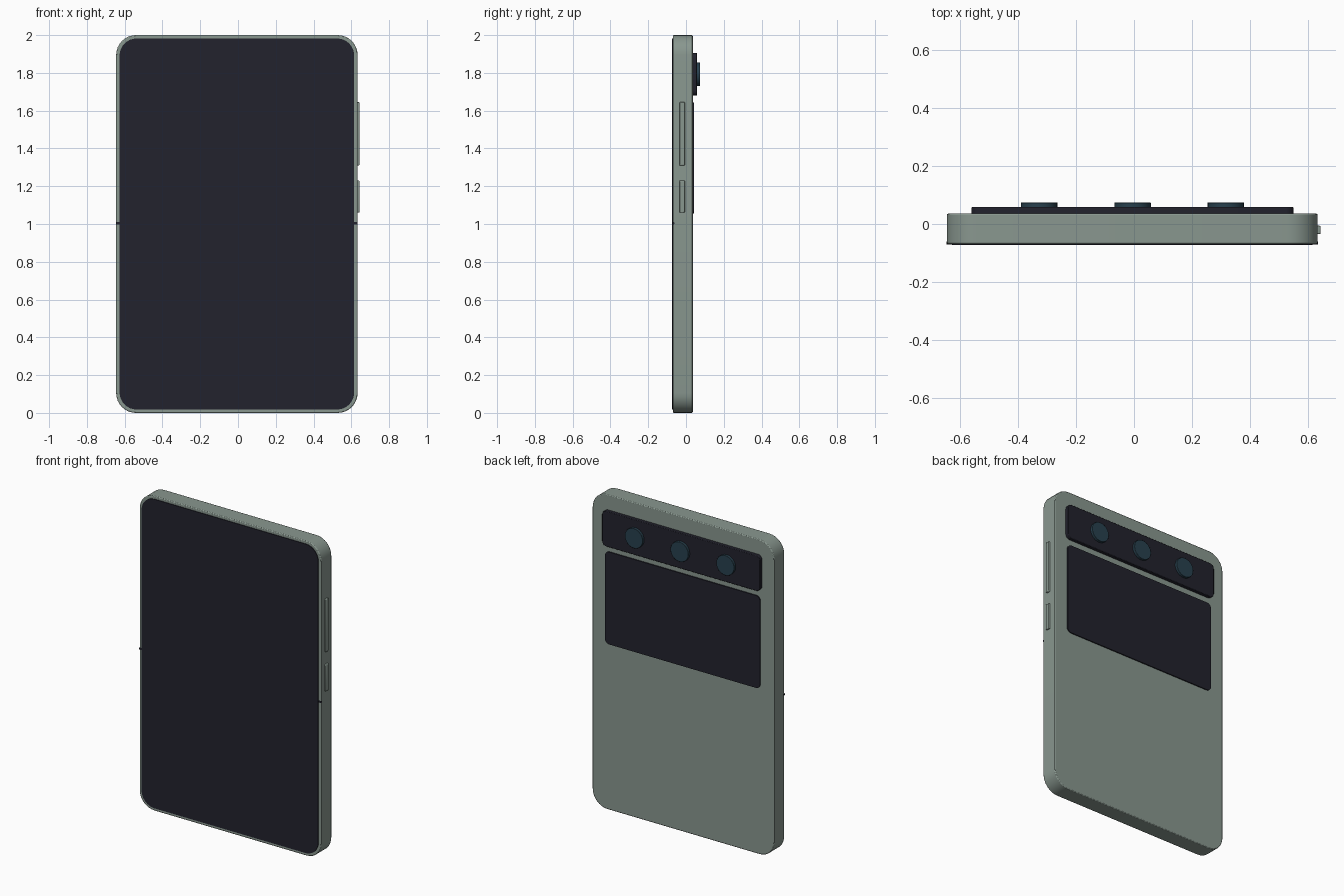
import bpy, bmesh, math

if "Cube" in bpy.data.objects:
    bpy.data.objects.remove(bpy.data.objects["Cube"])


def material(name, rgb):
    m = bpy.data.materials.new(name)
    m.diffuse_color = (*rgb, 1.0)
    m.use_nodes = True
    m.node_tree.nodes["Principled BSDF"].inputs["Base Color"].default_value = m.diffuse_color
    return m


SAGE = material("sage metal", (0.25, 0.31, 0.275))
BLACK = material("dark glass", (0.016, 0.016, 0.026))
LENS = material("lens blue", (0.021, 0.052, 0.076))


def finish(name, bm, mat, bevel=0.0):
    bmesh.ops.recalc_face_normals(bm, faces=bm.faces)
    mesh = bpy.data.meshes.new(name)
    bm.to_mesh(mesh)
    bm.free()
    ob = bpy.data.objects.new(name, mesh)
    bpy.context.collection.objects.link(ob)
    mesh.materials.append(mat)
    if bevel:
        mod = ob.modifiers.new("edge", 'BEVEL')
        mod.width = bevel
        mod.segments = 2
        mod.limit_method = 'ANGLE'
        mod.angle_limit = math.radians(50)
    bpy.ops.object.select_all(action='DESELECT')
    bpy.context.view_layer.objects.active = ob
    ob.select_set(True)
    bpy.ops.object.shade_smooth_by_angle(angle=math.radians(30))
    return ob


def slab(name, x0, x1, y0, y1, z0, z1, radius, mat, bevel=0.0, steps=8):
    """Rounded rectangle in the x-z plane, extruded along y."""
    bm = bmesh.new()
    corners = [(x1 - radius, z1 - radius), (x0 + radius, z1 - radius),
               (x0 + radius, z0 + radius), (x1 - radius, z0 + radius)]
    ring = []
    for i, (cx, cz) in enumerate(corners):
        for k in range(steps + 1):
            a = math.pi / 2 * (i + k / steps)
            ring.append(bm.verts.new((cx + radius * math.cos(a), y0,
                                      cz + radius * math.sin(a))))
    face = bm.faces.new(ring)
    out = bmesh.ops.extrude_face_region(bm, geom=[face])
    moved = [v for v in out["geom"] if isinstance(v, bmesh.types.BMVert)]
    bmesh.ops.translate(bm, verts=moved, vec=(0, y1 - y0, 0))
    return finish(name, bm, mat, bevel)


# Casing and front display
slab("casing", -0.645, 0.633, -0.069, 0.036, 0.0, 2.0, 0.105, SAGE, 0.005)
slab("front_display", -0.627, 0.615, -0.073, -0.066, 0.018, 1.982, 0.09, BLACK)

# Fold seam showing on the two side rims
for side, x0, x1 in (("left", -0.6455, -0.62), ("right", 0.61, 0.6335)):
    slab(side + "_fold_seam", x0, x1, -0.0705, -0.06, 0.998, 1.01, 0.002, BLACK, steps=2)

# Rear display and raised camera bar
slab("rear_display", -0.55, 0.54, 0.03, 0.043, 1.055, 1.642, 0.03, BLACK, steps=5)
slab("camera_bar", -0.56, 0.55, 0.03, 0.058, 1.68, 1.905, 0.028, BLACK, 0.003, steps=5)

# Three camera lenses
for i, x in enumerate((-0.327, -0.005, 0.316)):
    slab(f"camera_lens_{i + 1}", x - 0.063, x + 0.063, 0.05, 0.074,
         1.793 - 0.063, 1.793 + 0.063, 0.0629, LENS, 0.004, steps=6)

# Side buttons
for name, z0, z1 in (("volume_button", 1.31, 1.645), ("power_button", 1.06, 1.23)):
    bm = bmesh.new()
    bmesh.ops.create_cube(bm, size=1.0)
    for v in bm.verts:
        v.co = (0.631 + v.co.x * 0.024, -0.0205 + v.co.y * 0.029,
                (z0 + z1) / 2 + v.co.z * (z1 - z0))
    finish(name, bm, SAGE, 0.004)
